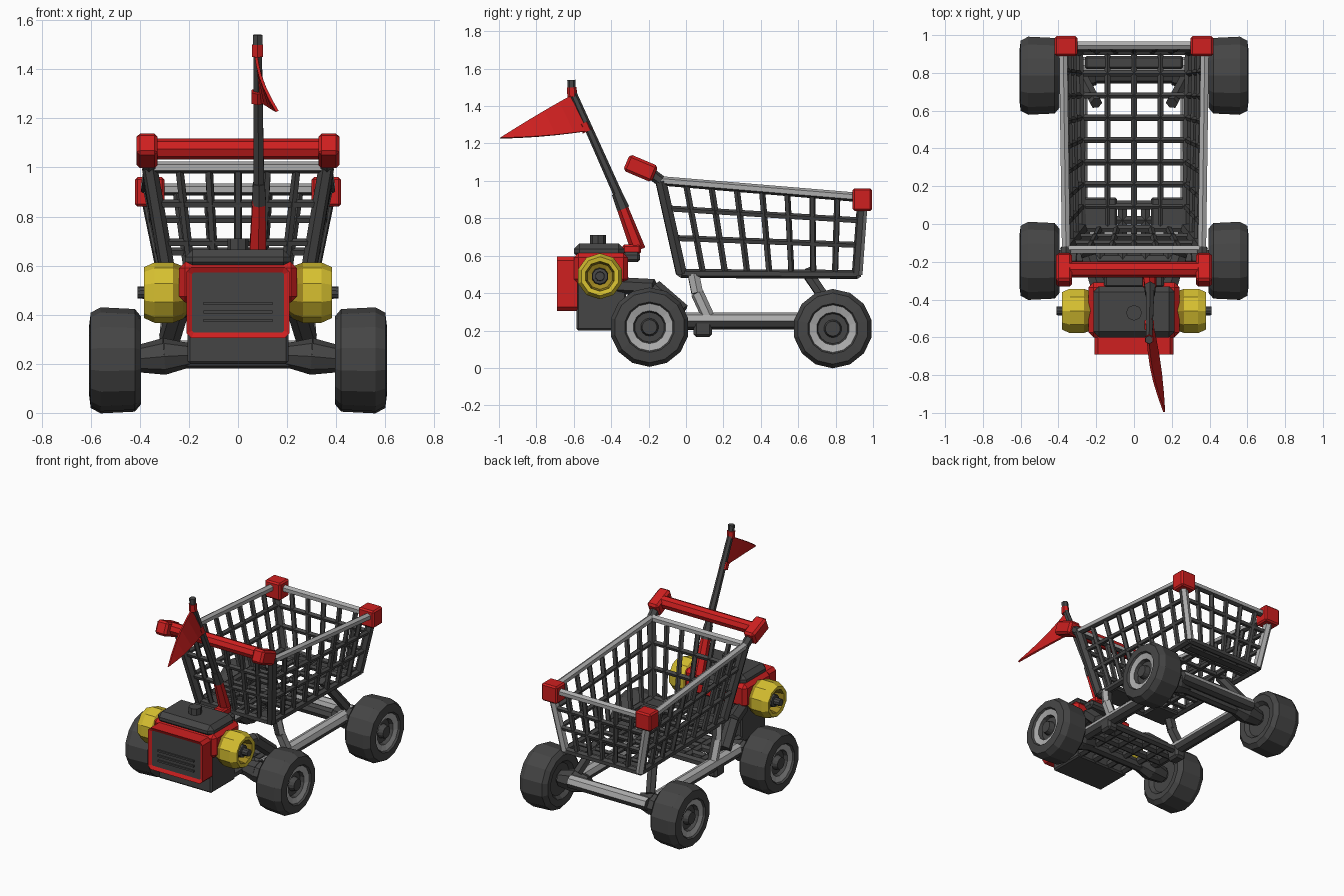
import bpy, bmesh, math
from mathutils import Vector as V, Matrix as M

if "Cube" in bpy.data.objects:
    bpy.data.objects.remove(bpy.data.objects["Cube"])


def material(name, r, g, b):
    m = bpy.data.materials.new(name)
    m.diffuse_color = (r, g, b, 1)
    m.use_nodes = True
    m.node_tree.nodes["Principled BSDF"].inputs["Base Color"].default_value = m.diffuse_color
    return m


DARK = material("dark grey", 0.06, 0.06, 0.06)
LIGHT = material("light grey", 0.41, 0.41, 0.41)
RED = material("red", 0.62, 0.014, 0.014)
YELLOW = material("yellow", 0.68, 0.53, 0.03)
OCHRE = material("dark yellow", 0.36, 0.25, 0.015)


def finish(name, bm, mats, rule=None):
    # faces for which rule(face) is true take the second material
    bm.normal_update()
    if rule:
        for f in bm.faces:
            f.material_index = int(rule(f))
    me = bpy.data.meshes.new(name)
    bm.to_mesh(me)
    bm.free()
    for m in mats:
        me.materials.append(m)
    ob = bpy.data.objects.new(name, me)
    bpy.context.collection.objects.link(ob)
    return ob


def bar(bm, p, q, r, r2=None, sides=6):
    p, q = V(p), V(q)
    d = q - p
    mat = M.Translation((p + q) / 2) @ d.to_track_quat('Z', 'Y').to_matrix().to_4x4()
    bmesh.ops.create_cone(bm, cap_ends=True, segments=sides, radius1=r,
                          radius2=r if r2 is None else r2, depth=d.length, matrix=mat)


def bars(name, paths, r, mats, rule=None, sides=6):
    bm = bmesh.new()
    for path in paths:
        for p, q in zip(path, path[1:]):
            bar(bm, p, q, r, sides=sides)
    return finish(name, bm, mats, rule)


def box(name, lo, hi, mat, bevel=0.015, tilt=0.0):
    lo, hi = V(lo), V(hi)
    bm = bmesh.new()
    bmesh.ops.create_cube(bm, size=1, matrix=M.Translation((lo + hi) / 2)
                          @ M.Rotation(tilt, 4, 'X') @ M.Diagonal((*(hi - lo), 1)))
    if bevel:
        bmesh.ops.bevel(bm, geom=bm.edges[:], offset=bevel, segments=1, affect='EDGES')
    return finish(name, bm, [mat])


def lathe(name, centre, side, profile, mats, sides):
    # profile rows: distance along x, radius, material index of the band after it
    bm = bmesh.new()
    rings = []
    for x, r, _ in profile:
        rings.append([bm.verts.new((side * x, centre[0] + r * math.cos(a), centre[1] + r * math.sin(a)))
                      for a in (math.tau * (i + 0.5) / sides for i in range(sides))])
    for k in range(len(rings) - 1):
        for i in range(sides):
            j = (i + 1) % sides
            f = bm.faces.new((rings[k][i], rings[k][j], rings[k + 1][j], rings[k + 1][i]))
            f.material_index = profile[k][2]
    bm.faces.new(rings[0]).material_index = profile[0][2]
    bm.faces.new(rings[-1]).material_index = profile[-1][2]
    bmesh.ops.recalc_face_normals(bm, faces=bm.faces[:])
    return finish(name, bm, mats)


# wheels with a light rim ring and dark hub
tyre = [(0.425, 0.05, 0), (0.425, 0.11, 0), (0.40, 0.13, 0), (0.395, 0.175, 0), (0.42, 0.205, 0),
        (0.56, 0.212, 0), (0.60, 0.19, 0), (0.607, 0.135, 0), (0.595, 0.127, 1), (0.585, 0.088, 0),
        (0.56, 0.08, 0), (0.56, 0.048, 0), (0.595, 0.04, 0)]
for s, tag in ((1, "right"), (-1, "left")):
    lathe("front_wheel_" + tag, (-0.195, 0.218), s, tyre, [DARK, LIGHT], 14)
    lathe("rear_wheel_" + tag, (0.785, 0.21), s, tyre, [DARK, LIGHT], 14)

# axles with thick knuckles
bm = bmesh.new()
for y in (-0.195, 0.785):
    bar(bm, (-0.43, y, 0.22), (0.43, y, 0.22), 0.04, sides=8)
    for s in (1, -1):
        bar(bm, (s * 0.2, y, 0.235), (s * 0.3, y, 0.23), 0.05, 0.075, 8)
        bar(bm, (s * 0.3, y, 0.23), (s * 0.41, y, 0.22), 0.075, 0.055, 8)
finish("axles", bm, [DARK])

# chassis rails and rear cross beam, light on top
bars("chassis_rails", [[(s * 0.29, -0.15, 0.25), (s * 0.29, 0.76, 0.25)] for s in (1, -1)]
     + [[(-0.3, 0.84, 0.25), (0.3, 0.84, 0.25)]], 0.045, [DARK, LIGHT], lambda f: f.normal.z > 0.3, 8)

# struts from the chassis to the basket, front pair light on the outside
bars("front_struts", [[(s * 0.27, 0.04, 0.50), (s * 0.28, 0.06, 0.40), (s * 0.29, 0.12, 0.27)]
                      for s in (1, -1)], 0.035, [DARK, LIGHT],
     lambda f: f.normal.x * f.calc_center_median().x > 0.1)
bars("rear_struts", [[(s * 0.2, 0.64, 0.52), (s * 0.28, 0.79, 0.30)] for s in (1, -1)], 0.033, [DARK])
bars("swing_arms", [[(s * 0.18, -0.36, 0.44), (s * 0.24, -0.17, 0.43), (s * 0.28, -0.02, 0.30)]
                    for s in (1, -1)], 0.045, [DARK])
for s in (1, -1):
    box("strut_foot", (s * 0.29 - 0.04, 0.04, 0.165), (s * 0.29 + 0.04, 0.14, 0.27), DARK)

# floor frame between the front wheels
bars("floor_frame", [[(x, -0.35, 0.23), (x, 0.1, 0.23)] for x in (-0.18, -0.06, 0.06, 0.18)]
     + [[(-0.29, y, 0.23), (0.29, y, 0.23)] for y in (-0.08, 0.02, 0.1)], 0.027, [DARK])
for x in (-0.18, 0.18):
    box("basket_support", (x - 0.09, -0.03, 0.483), (x + 0.09, 0.14, 0.515), DARK, 0.01)
box("rear_basket_support", (-0.26, 0.82, 0.48), (0.26, 0.89, 0.51), DARK, 0.01)

# basket: corner points, then bars spaced between them
FT, FB = V((0.36, -0.135, 1.0)), V((0.275, -0.025, 0.505))
RT, RB = V((0.375, 0.945, 0.91)), V((0.29, 0.915, 0.50))


def mir(p):
    return V((-p.x, p.y, p.z))


bars("basket_rim", [[FT, RT, mir(RT), mir(FT), FT]], 0.025, [DARK, LIGHT], lambda f: f.normal.z > -0.3)
bars("rear_corner_posts", [[RT, RB], [mir(RT), mir(RB)]], 0.029, [DARK, LIGHT],
     lambda f: f.normal.y > 0.1)
bars("front_corner_posts", [[FT, FB], [mir(FT), mir(FB)]], 0.032, [DARK])
bars("basket_bottom_rim", [[FB, RB, mir(RB), mir(FB), FB]], 0.024, [DARK])
wires = []
for t in (0.3, 0.62):
    a, b = FT.lerp(FB, t), RT.lerp(RB, t)
    wires.append([a, b, mir(b), mir(a), a])
for i in range(1, 8):
    a, b = FT.lerp(RT, i / 8), FB.lerp(RB, i / 8)
    wires.append([a, b, mir(b), mir(a)])
for i in range(1, 6):
    ft, fb, rb, rt = (p.lerp(mir(p), i / 6) for p in (FT, FB, RB, RT))
    wires += [[ft, fb], [rt, rb]]
for x in (-0.14, 0, 0.14):
    wires.append([(x, FB.y, 0.505), (x, RB.y, 0.5)])
bars("basket_wires", wires, 0.0175, [DARK], sides=5)

# red corner blocks, handle and handle arms
for s in (1, -1):
    box("rear_corner_block", (s * 0.36 - 0.06, 0.89, 0.84), (s * 0.36 + 0.06, 0.995, 0.96), RED, 0.01)
    box("handle_end", (s * 0.37 - 0.043, -0.325, 1.02), (s * 0.37 + 0.043, -0.16, 1.115), RED, 0.014, -0.4)
bars("handle_arms", [[FT, (0.365, -0.2, 1.05)], [mir(FT), (-0.365, -0.2, 1.05)]], 0.03, [DARK])
bars("handle_bar", [[(-0.36, -0.24, 1.075), (0.36, -0.24, 1.075)]], 0.042, [RED], sides=8)

# engine: dark base, red body, red front frame with inset grille, dark cap
box("engine_base", (-0.205, -0.585, 0.2), (0.205, -0.32, 0.5), DARK, 0.01)
box("engine_body", (-0.24, -0.6, 0.45), (0.24, -0.31, 0.615), RED, 0.025)
bm = bmesh.new()
bmesh.ops.create_cube(bm, size=1, matrix=M.Translation((0, -0.635, 0.45)) @ M.Diagonal((0.42, 0.11, 0.29, 1)))
bmesh.ops.bevel(bm, geom=[e for e in bm.edges if abs(e.verts[0].co.y - e.verts[1].co.y) > 0.05],
                offset=0.02, segments=1, affect='EDGES')
bm.normal_update()
front = [f for f in bm.faces if f.normal.y < -0.9]
bmesh.ops.inset_region(bm, faces=front, thickness=0.025)
bmesh.ops.translate(bm, verts=front[0].verts[:], vec=(0, 0.012, 0))
front[0].material_index = 1
finish("engine_front_frame", bm, [RED, DARK])
for z in (0.37, 0.405, 0.44):
    box("grille_slat", (-0.14, -0.688, z), (0.14, -0.67, z + 0.012), DARK, 0)
box("engine_cap", (-0.215, -0.6, 0.585), (0.215, -0.33, 0.665), DARK, 0.03)
bars("cap_knob", [[(0, -0.47, 0.65), (0, -0.47, 0.71)]], 0.042, [DARK], sides=8)
box("engine_rear_mount", (-0.16, -0.34, 0.565), (0.16, -0.245, 0.62), DARK, 0.015)

# yellow side pulleys with darker recesses and dark hubs
pulley = [(0.2, 0.08, 2), (0.225, 0.108, 2), (0.265, 0.123, 0), (0.34, 0.123, 0), (0.382, 0.104, 0),
          (0.378, 0.08, 2), (0.315, 0.07, 2), (0.305, 0.046, 1),
          (0.365, 0.042, 1), (0.368, 0.026, 1), (0.41, 0.024, 1)]
for s in (1, -1):
    lathe("side_pulley", (-0.46, 0.49), s, pulley, [YELLOW, DARK, OCHRE], 10)

# flag pole, leaning forward, with red sleeve and collars
box("pole_foot", (0.045, -0.34, 0.61), (0.12, -0.24, 0.66), RED, 0.01)
bm = bmesh.new()
bar(bm, (0.08, -0.255, 0.63), (0.085, -0.345, 0.87), 0.04, 0.03)
bar(bm, (0.08, -0.525, 1.265), (0.08, -0.545, 1.31), 0.029)
bar(bm, (0.08, -0.608, 1.45), (0.08, -0.611, 1.50), 0.026)
finish("pole_sleeves", bm, [RED])
bm = bmesh.new()
bar(bm, (0.085, -0.335, 0.85), (0.085, -0.37, 0.935), 0.034, 0.028)
bar(bm, (0.085, -0.36, 0.92), (0.08, -0.605, 1.47), 0.025, 0.02)
bar(bm, (0.08, -0.61, 1.46), (0.08, -0.613, 1.54), 0.022)
finish("flag_pole", bm, [DARK])

# curved triangular flag, lower edge swung outward
bm = bmesh.new()
top, low, tip = V((0.072, -0.6, 1.465)), V((0.09, -0.5, 1.27)), V((0.16, -0.995, 1.228))
rows = []
for i in range(5):
    t = i / 5
    bow = math.sin(t * math.pi)
    rows.append((bm.verts.new(top.lerp(tip, t) + V((-0.018 * bow, 0, 0.004 * bow))),
                 bm.verts.new(low.lerp(tip, t) + V((0.012 * bow, 0, -0.008 * bow)))))
for (a, b), (c, d) in zip(rows, rows[1:]):
    bm.faces.new((a, b, d, c))
bm.faces.new((*rows[-1], bm.verts.new(tip)))
flag = finish("flag", bm, [RED])
mod = flag.modifiers.new("thickness", 'SOLIDIFY')
mod.thickness, mod.offset = 0.012, 0
